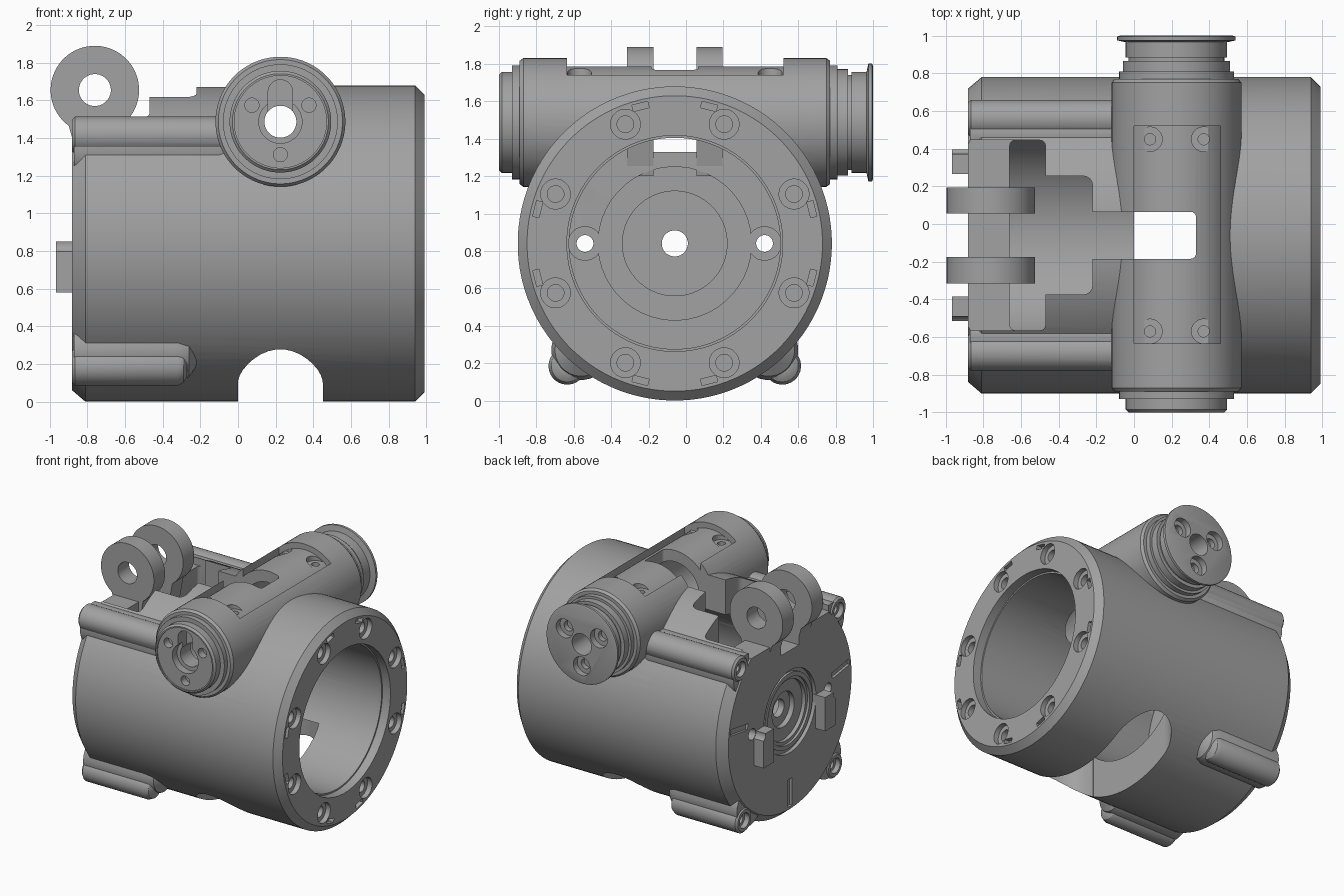
import bpy, bmesh, math
from mathutils import Vector

if "Cube" in bpy.data.objects:
    bpy.data.objects.remove(bpy.data.objects["Cube"])

CY, CZ = -0.06, 0.84        # main bore axis (along x)
PX, PZ = 0.225, 1.487       # cross tube axis (along y)
WALL = -0.66                # inner face of the closed end

metal = bpy.data.materials.new("cast_grey")
metal.use_nodes = True
grey = (0.36, 0.36, 0.36, 1)
metal.diffuse_color = grey
metal.node_tree.nodes["Principled BSDF"].inputs["Base Color"].default_value = grey


def finish(bm, name):
    bmesh.ops.recalc_face_normals(bm, faces=bm.faces)
    mesh = bpy.data.meshes.new(name)
    bm.to_mesh(mesh)
    bm.free()
    mesh.materials.append(metal)
    ob = bpy.data.objects.new(name, mesh)
    bpy.context.scene.collection.objects.link(ob)
    return ob


def lathe(name, axis, a, b, profile, n=48):
    """Solid of revolution; a, b place the axis, profile is (position, radius)."""
    bm = bmesh.new()
    rings = []
    for p, r in profile:
        ring = []
        for i in range(n):
            t = 2 * math.pi * (i + 0.5) / n
            u, v = a + r * math.cos(t), b + r * math.sin(t)
            ring.append(bm.verts.new({"x": (p, u, v), "y": (u, p, v), "z": (u, v, p)}[axis]))
        rings.append(ring)
    for r0, r1 in zip(rings, rings[1:]):
        for i in range(n):
            j = (i + 1) % n
            bm.faces.new((r0[i], r0[j], r1[j], r1[i]))
    bm.faces.new(rings[0])
    bm.faces.new(rings[-1])
    return finish(bm, name)


def rod(axis, a, b, p0, p1, r, n=24):
    return lathe("rod", axis, a, b, [(p0, r), (p1, r)], n)


def box(x, y, z, rounding=0, turn=0):
    """Box from ranges; vertical edges may be rounded, turn spins it about the bore axis."""
    bm = bmesh.new()
    bmesh.ops.create_cube(bm, size=1)
    for v in bm.verts:
        v.co = Vector([(r[0] + r[1]) / 2 + c * (r[1] - r[0]) for r, c in zip((x, y, z), v.co)])
    if rounding:
        edges = [e for e in bm.edges if abs(e.verts[0].co.z - e.verts[1].co.z) > 0.01]
        bmesh.ops.bevel(bm, geom=edges, offset=rounding, segments=4, profile=0.5, affect="EDGES")
    ob = finish(bm, "block")
    c, s = math.cos(turn), math.sin(turn)
    for v in ob.data.vertices:
        dy, dz = v.co.y - CY, v.co.z - CZ
        v.co.y, v.co.z = CY + dy * c - dz * s, CZ + dy * s + dz * c
    return ob


def prism(points, y0, y1):
    """Polygon in x, z extruded along y."""
    bm = bmesh.new()
    face = bm.faces.new([bm.verts.new((x, y0, z)) for x, z in points])
    ext = bmesh.ops.extrude_face_region(bm, geom=[face])["geom"]
    bmesh.ops.translate(bm, vec=(0, y1 - y0, 0), verts=[g for g in ext if isinstance(g, bmesh.types.BMVert)])
    return finish(bm, "prism")


def combine(target, parts, operation):
    for part in parts:
        mod = target.modifiers.new("join", "BOOLEAN")
        mod.operation, mod.solver, mod.object = operation, "EXACT", part
        dg = bpy.context.evaluated_depsgraph_get()
        mesh = bpy.data.meshes.new_from_object(target.evaluated_get(dg))
        target.modifiers.clear()
        target.data = mesh
        bpy.data.objects.remove(part)


# Main housing drum
housing = lathe("housing", "x", CY, CZ, [(-0.88, 0.78), (-0.81, 0.84), (0.94, 0.84), (0.99, 0.79)], 96)

# Cross tube with stepped ends and a flanged rear cap
tube = lathe("tube", "y", PX, PZ, [
    (-1, .255), (-.985, .27), (-.93, .27), (-.93, .305), (-.89, .305), (-.89, .33), (-.87, .345),
    (.75, .345), (.77, .33), (.77, .305), (.81, .305), (.81, .285), (.865, .285), (.865, .255),
    (.885, .255), (.885, .27), (.965, .27), (.975, .315), (.995, .315), (1, .3)], 64)

# Screw bosses along the drum, each with a wider blending root
bosses = [(side * w, dz, end) for side in (-1, 1) for w, dz, end in ((.62, .575, 0), (.575, -.655, -.22))]
adds = [tube]
for dy, dz, end in bosses:
    adds.append(lathe("boss", "x", CY + dy, CZ + dz,
                      [(-.88, .085), (-.865, .1), (end - .1, .1), (end - .07, .085), (end - .05, .05)], 32))
    adds.append(lathe("root", "x", CY + dy * .87, CZ + dz * .87,
                      [(-.87, .16), (end - .1, .16), (end - .04, .14), (end, .08)], 32))
combine(housing, adds, "UNION")

# Deep bore, recessed inner end wall and central hole
cuts = [lathe("bore", "x", CY, CZ, [(WALL, .565), (.92, .565), (.92, .577), (1.1, .577)], 80),
        rod("x", CY, CZ, WALL - .03, .1, .41, 48),
        rod("x", CY, CZ, WALL - .07, .1, .28, 48),
        rod("x", CY, CZ, -1.1, .1, .07)]
for side in (-1, 1):
    cuts += [rod("x", CY + side * .48, CZ, -1.1, .1, .045),
             rod("x", CY + side * .48, CZ, WALL - .03, .1, .09)]

# Bolt circle and small slots on the open face
for i in range(8):
    t = math.pi / 8 + i * math.pi / 4
    y, z = CY + .69 * math.cos(t), CZ + .69 * math.sin(t)
    cuts += [rod("x", y, z, .95, 1.1, .08), rod("x", y, z, .8, 1.1, .045, 16)]
    s = (i // 2) * math.pi / 2 + (.245 if i % 2 else -.245)
    cuts.append(box((.95, 1.1), (CY + .738, CY + .772), (CZ - .043, CZ + .043), 0, s))

# Rounded slot through the underside
cuts += [box((0, .45), (CY - .4, CY + .4), (-.2, .5)),
         rod("z", PX, CY + .4, -.2, .5, .225, 32),
         rod("z", PX, CY - .4, -.2, .5, .225, 32)]

# Stepped window through the top wall, channel to the tube, lowered end wall
cuts += [box((WALL, -.47), (CY - .505, CY + .505), (CZ, 2.2), .03),
         box((-.55, -.22), (CY - .315, CY + .315), (CZ, 2.2), .05),
         box((-1.1, .33), (CY - .125, CY + .125), (1.33, 2.2), .03),
         box((-1.1, WALL + .1), (CY - .505, CY + .505), (1.45, 2.2))]

# Curved pad recessed around the tube, with four screw seats
pad = box((0, .46), (-.635, .52), (1.6, 2.2))
combine(pad, [rod("y", PX, PZ, -1, 1, .3, 64)], "DIFFERENCE")
cuts.append(pad)
for x in (.085, .37):
    for y in (.45, -.57):
        cuts += [rod("z", x, y, 1.735, 2.1, .065), rod("z", x, y, 1.7, 2.1, .03, 16)]

# Hollow tube, keyhole face, rear cap holes and through hole
cuts += [rod("y", PX, PZ, -.8, .74, .21, 48),
         rod("y", PX, PZ, -1.1, -.99, .245, 48),
         rod("y", PX, PZ, -1.1, -.93, .115, 32),
         rod("y", PX, PZ, -1.2, 1.2, .085, 32),
         box((PX - .065, PX + .065), (-1.1, -.88), (PZ, 1.645)),
         rod("y", PX, 1.645, -1.1, -.88, .065)]
for i in range(3):
    t = math.radians(30 + 120 * i)
    x, z = PX + .175 * math.cos(t), PZ + .175 * math.sin(t)
    cuts += [rod("y", x, z, -1.1, -.93, .038, 16),
             rod("y", x, z, .95, 1.1, .075), rod("y", x, z, .91, 1.1, .04, 16)]

# Closed end: stepped centre recess, radial grooves and boss screw holes
cuts.append(lathe("recess", "x", CY, CZ, [(-1.1, .33), (-.85, .33), (-.85, .24), (-.82, .24), (-.82, .14), (-.78, .14)]))
for angle in (-math.pi / 2, 0.15, math.pi - 0.15):
    cuts.append(box((-1.1, -.86), (CY + .54, CY + .76), (CZ - .025, CZ + .025), 0, angle))
for dy, dz, end in bosses:
    cuts += [rod("x", CY + dy, CZ + dz, -1, -.84, .06), rod("x", CY + dy, CZ + dz, -1, -.75, .035, 16)]
combine(housing, cuts, "DIFFERENCE")

# Raised ring in the centre recess
hub = lathe("centre_ring", "x", CY, CZ, [(-.87, .29), (-.87, .3), (-.84, .3), (-.84, .27)])
combine(hub, [rod("x", CY, CZ, -1, -.7, .265, 48)], "DIFFERENCE")
parts = [housing, hub]

# Hinge lugs and end tabs, paired across the centre plane
for side, label in ((-1, "right"), (1, "left")):
    y0, y1 = sorted((CY + side * .115, CY + side * .255))
    lug = lathe("hinge_lug_" + label, "y", -.76, 1.655, [(y0, .235), (y1, .235)], 64)
    neck = prism([(-.95, 1.53), (-.9, 1.47), (-.88, 1.4), (-.88, 1.2), (-.67, 1.2), (-.62, 1.47), (-.7, 1.6)], y0, y1)
    combine(lug, [neck], "UNION")
    combine(lug, [rod("y", -.76, 1.655, -1, 1, .085, 32)], "DIFFERENCE")
    y = CY + side * .39
    tab = box((-.965, -.84), (y - .065, y + .065), (.58, .85))
    tab.name = "end_tab_" + label
    combine(tab, [rod("x", CY + side * .48, CZ, -1.1, 0, .05)], "DIFFERENCE")
    parts += [lug, tab]

# Smooth curved surfaces while keeping machined edges crisp
bpy.ops.object.select_all(action="DESELECT")
for ob in parts:
    ob.select_set(True)
bpy.context.view_layer.objects.active = housing
bpy.ops.object.shade_smooth_by_angle(angle=math.radians(30))
